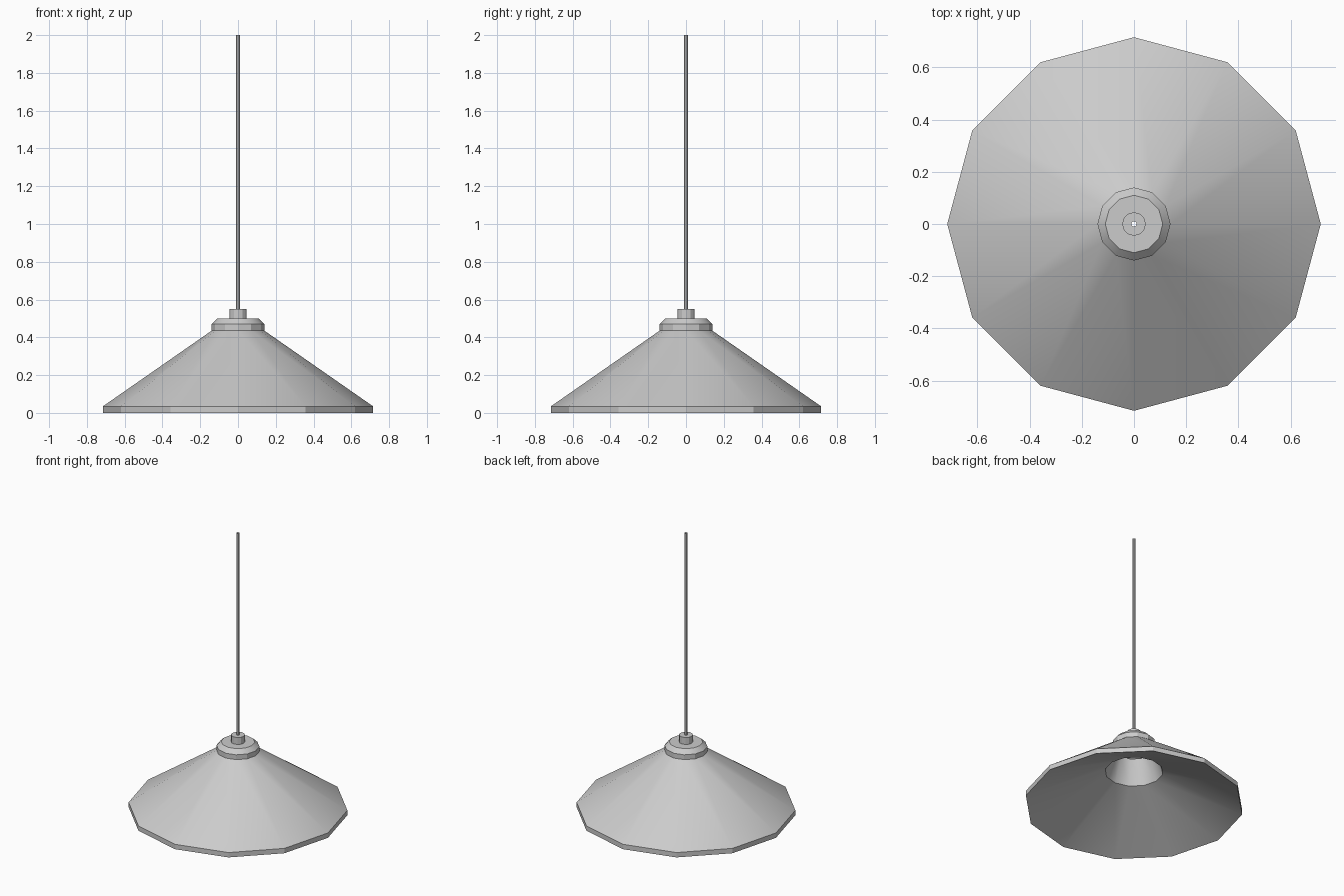
import bpy
import bmesh
from math import cos, sin, pi, radians

old = bpy.data.objects.get("Cube")
if old:
    bpy.data.objects.remove(old, do_unlink=True)

# One grey metal for the whole lamp
GREY = (0.6, 0.6, 0.6, 1)
metal = bpy.data.materials.new("grey metal")
metal.use_nodes = True
metal.diffuse_color = GREY
metal.node_tree.nodes["Principled BSDF"].inputs["Base Color"].default_value = GREY


def lathe(name, profile, sides=12):
    """Turn a (radius, height) profile, listed top to bottom on the outside, about z."""
    bm = bmesh.new()
    rings = []
    for r, z in profile:
        angles = [2 * pi * i / sides for i in range(sides)]
        rings.append([bm.verts.new((r * cos(a), r * sin(a), z)) for a in angles])
    for top, low in zip(rings, rings[1:]):
        for i in range(sides):
            j = (i + 1) % sides
            bm.faces.new((top[i], low[i], low[j], top[j]))
    mesh = bpy.data.meshes.new(name)
    bm.to_mesh(mesh)
    bm.free()
    mesh.materials.append(metal)
    obj = bpy.data.objects.new(name, mesh)
    bpy.context.collection.objects.link(obj)
    bpy.ops.object.select_all(action="DESELECT")
    obj.select_set(True)
    bpy.context.view_layer.objects.active = obj
    bpy.ops.object.shade_smooth_by_angle(angle=radians(29))
    return obj


# Conical shade: outer cone, upright rim, shallow reflector and inner throat
lathe("shade", [(0.14, 0.435), (0.715, 0.035), (0.715, 0),
                (0.19, 0.25), (0.13, 0.42)])

# Collar with a chamfered top, open underneath
lathe("collar", [(0.045, 0.5), (0.11, 0.5), (0.14, 0.47), (0.14, 0.435)])

# Small cord grip
lathe("cord_grip", [(0.01, 0.55), (0.045, 0.55), (0.045, 0.5)])

# Hollow hanging rod
lathe("hanging_rod", [(0.01, 2.0), (0.01, 0.55)], sides=8)
